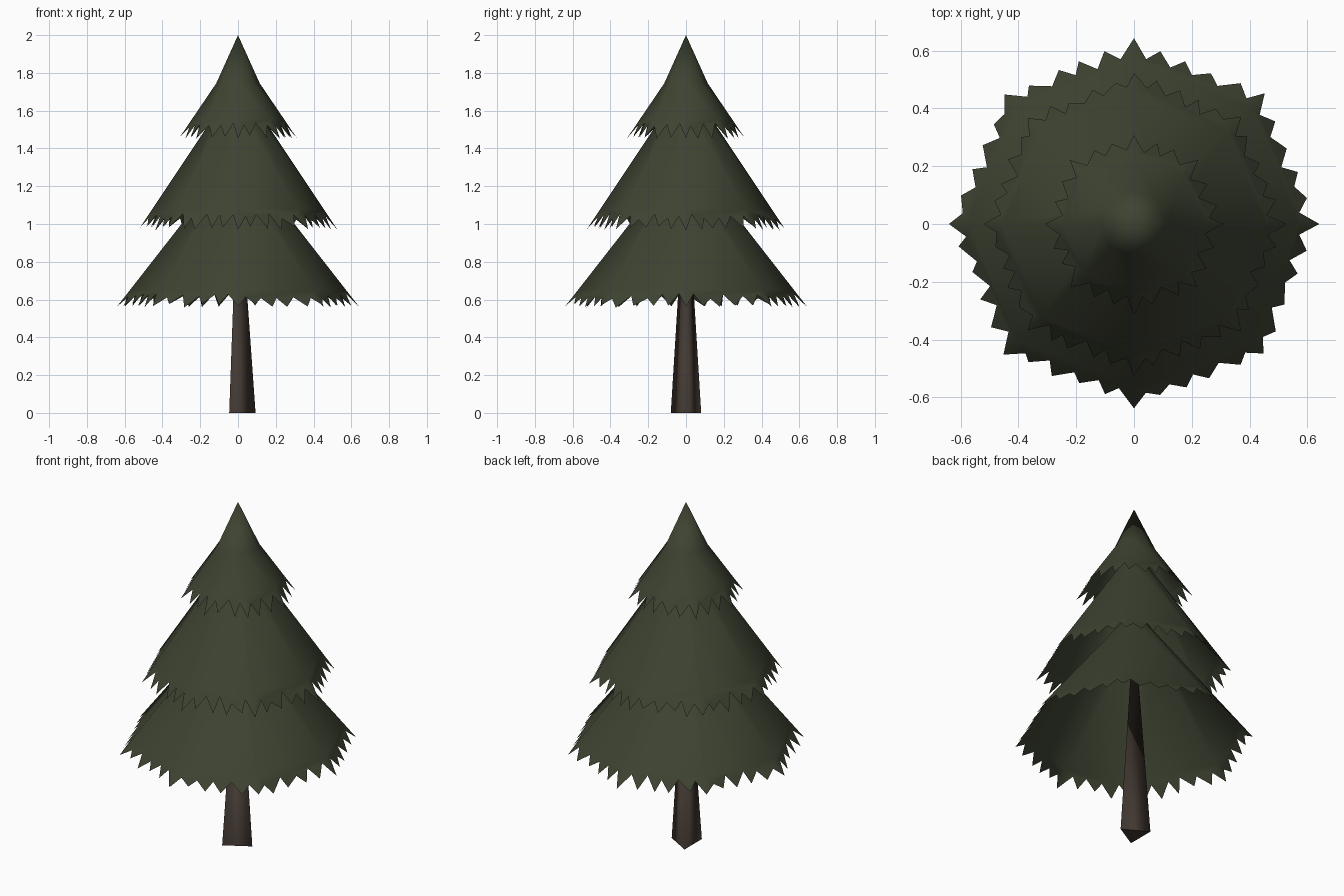
import bpy, bmesh, math, random
from mathutils import Vector

if "Cube" in bpy.data.objects:
    bpy.data.objects.remove(bpy.data.objects["Cube"])

random.seed(7)

def material(name, rgb):
    m = bpy.data.materials.new(name)
    m.diffuse_color = (*rgb, 1)
    m.use_nodes = True
    m.node_tree.nodes["Principled BSDF"].inputs["Base Color"].default_value = m.diffuse_color
    return m

GREEN = material("dark needle green", (0.047, 0.056, 0.031))
BROWN = material("bark brown", (0.055, 0.040, 0.031))

def finish(bm, name, mat):
    me = bpy.data.meshes.new(name)
    bm.to_mesh(me)
    bm.free()
    me.materials.append(mat)
    for p in me.polygons:
        p.use_smooth = True
    ob = bpy.data.objects.new(name, me)
    bpy.context.collection.objects.link(ob)
    return ob

def polar(r, z, a):
    return Vector((r * math.cos(a), r * math.sin(a), z))

def tier(name, apex, kink, rim, depth, teeth, sides=8):
    """Open eight-sided cone with a ragged zigzag hem."""
    bm = bmesh.new()
    (kr, kz), (rr, rz) = kink, rim
    per_z = (rr - kr) / (rz - kz)
    at = lambda z, i: polar(kr + (z - kz) * per_z, z, math.tau * i / sides)
    base_z = rz + depth * 1.5
    top = bm.verts.new((0, 0, apex))
    upper = [bm.verts.new(at(kz, i)) for i in range(sides)]
    lower = [bm.verts.new(at(base_z, i)) for i in range(sides)]
    corner_z = [rz + random.uniform(0, 0.25) * depth for _ in range(sides)]
    corner = [bm.verts.new(at(corner_z[i], i)) for i in range(sides)]
    for i in range(sides):
        j = (i + 1) % sides
        bm.faces.new((top, upper[i], upper[j]))
        bm.faces.new((upper[i], lower[i], lower[j], upper[j]))
        # Hem: alternate notches and tips along the side
        hem = []
        for k in range(1, 2 * teeth):
            t = (k + random.uniform(-0.3, 0.3)) / (2 * teeth)
            up = random.uniform(0.75, 1.2) if k % 2 else random.uniform(0, 0.35)
            z = rz + depth * up
            hem.append(bm.verts.new(at(z, i).lerp(at(z, j), t)))
        bm.faces.new([lower[i], corner[i]] + hem + [corner[j], lower[j]])
    return finish(bm, name, GREEN)

# Three branch tiers
tier("top_branches", 2.0, (0.115, 1.745), (0.315, 1.45), 0.07, 3)
tier("middle_branches", 1.76, (0.10, 1.61), (0.53, 0.965), 0.075, 5)
tier("bottom_branches", 1.38, (0.10, 1.255), (0.645, 0.557), 0.062, 5)

# Three-sided tapering trunk
bm = bmesh.new()
tip = bm.verts.new((0, 0, 1.3))
foot = [bm.verts.new(polar(0.093, 0, math.tau * i / 3)) for i in range(3)]
for i in range(3):
    bm.faces.new((tip, foot[i], foot[(i + 1) % 3]))
bm.faces.new(foot[::-1])
trunk = finish(bm, "trunk", BROWN)
trunk.data.polygons[3].use_smooth = False
for e in trunk.data.edges:
    if all(v in (1, 2, 3) for v in e.vertices):
        e.use_edge_sharp = True
